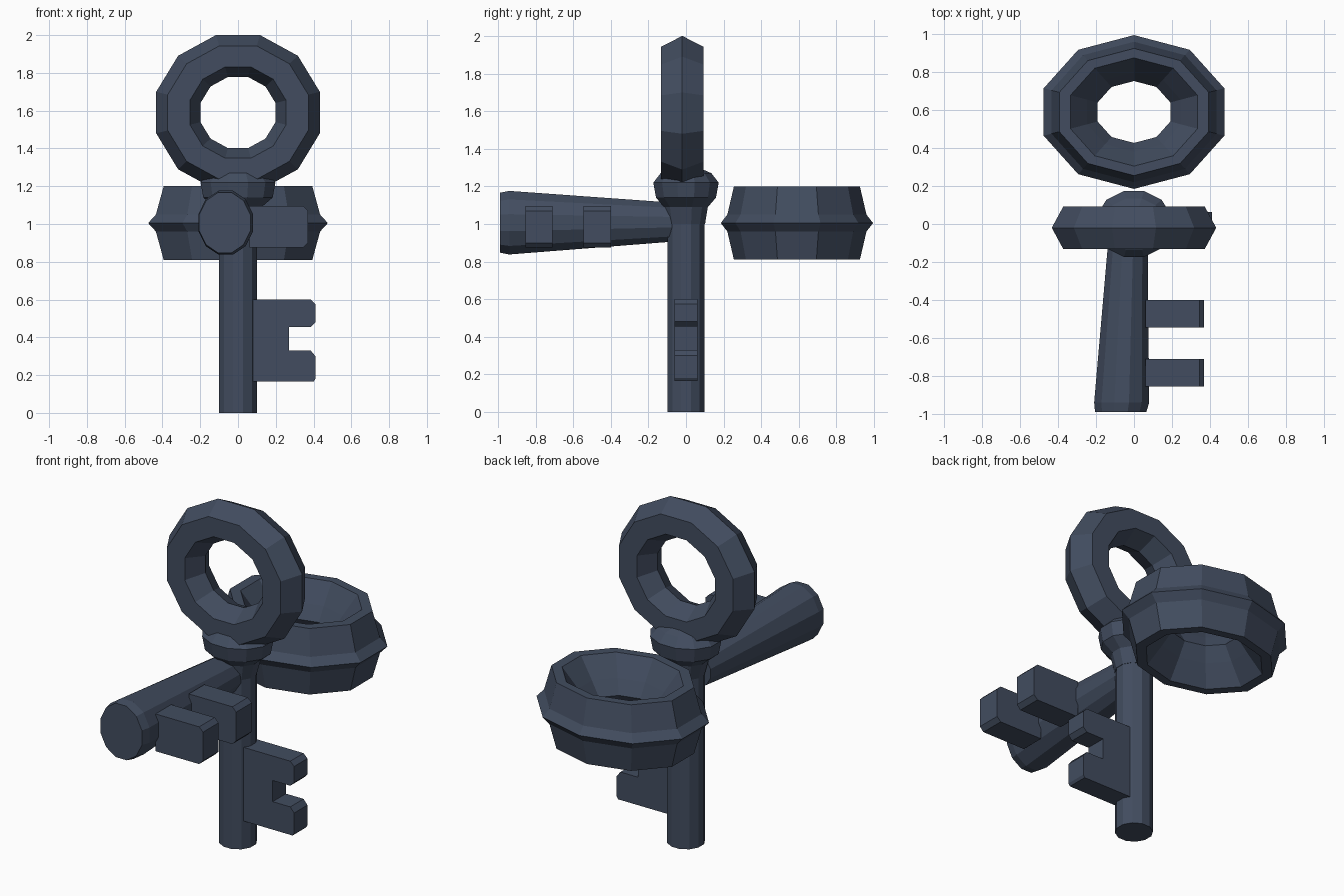
import bpy, bmesh, math
from mathutils import Vector

if "Cube" in bpy.data.objects:
    bpy.data.objects.remove(bpy.data.objects["Cube"])

steel = bpy.data.materials.new("dark slate metal")
steel.diffuse_color = (0.054, 0.073, 0.115, 1)
steel.use_nodes = True
steel.node_tree.nodes["Principled BSDF"].inputs["Base Color"].default_value = steel.diffuse_color


def finish(name, bm):
    bmesh.ops.recalc_face_normals(bm, faces=bm.faces)
    me = bpy.data.meshes.new(name)
    bm.to_mesh(me)
    bm.free()
    me.materials.append(steel)
    ob = bpy.data.objects.new(name, me)
    bpy.context.collection.objects.link(ob)
    return ob


def ring(name, centre, u, v, profile, n, start, aspect):
    """Sweep a closed (radius, height) profile around centre in the u-v plane."""
    bm = bmesh.new()
    u, v, c = Vector(u), Vector(v), Vector(centre)
    w = u.cross(v)
    loops = []
    for i in range(n):
        a = start + 2 * math.pi * i / n
        d = u * math.cos(a) * aspect[0] + v * math.sin(a) * aspect[1]
        loops.append([bm.verts.new(c + d * r + w * h) for r, h in profile])
    m = len(profile)
    for i in range(n):
        p, q = loops[i], loops[(i + 1) % n]
        for j in range(m):
            k = (j + 1) % m
            bm.faces.new((p[j], q[j], q[k], p[k]))
    return finish(name, bm)


def loft(name, sections, u, v, n):
    """Capped tube through (centre, radius_u, radius_v) sections."""
    bm = bmesh.new()
    u, v = Vector(u), Vector(v)
    loops = []
    for c, ru, rv in sections:
        loops.append([bm.verts.new(Vector(c)
                      + u * ru * math.cos(2 * math.pi * (i + .5) / n)
                      + v * rv * math.sin(2 * math.pi * (i + .5) / n)) for i in range(n)])
    for p, q in zip(loops, loops[1:]):
        for i in range(n):
            k = (i + 1) % n
            bm.faces.new((p[i], p[k], q[k], q[i]))
    bm.faces.new(loops[0])
    bm.faces.new(loops[-1])
    return finish(name, bm)


def plate(name, outline, y0, y1):
    """Extrude an x-z outline along y."""
    bm = bmesh.new()
    f = bm.faces.new([bm.verts.new((x, y0, z)) for x, z in outline])
    new = bmesh.ops.extrude_face_region(bm, geom=[f])["geom"]
    bmesh.ops.translate(bm, vec=(0, y1 - y0, 0),
                        verts=[g for g in new if isinstance(g, bmesh.types.BMVert)])
    return finish(name, bm)


X, Y, Z = (1, 0, 0), (0, 1, 0), (0, 0, 1)

# upright key: ring handle
ring("upright_ring", (0, -0.02, 1.59), X, Z,
     [(0.425, 0), (0.365, 0.113), (0.25, 0.113), (0.195, 0),
      (0.25, -0.113), (0.365, -0.113)], 12, math.pi / 12, (1.055, 1))

# upright key: collar and shaft
loft("collar", [((0, 0, 1.0), .105, .105), ((0, 0, 1.09), .13, .12),
                ((0, 0, 1.14), .19, .165), ((0, 0, 1.22), .205, .18),
                ((0, 0, 1.27), .16, .14), ((0, 0, 1.30), .07, .07)], X, Y, 12)
loft("upright_shaft", [((0, 0, 0), .103, .103), ((0, 0, 1.1), .103, .103)], X, Y, 12)

# upright key: notched bit
plate("upright_bit", [(0.07, .165), (.40, .165), (.41, .18), (.41, .30), (.385, .33),
                      (.27, .33), (.27, .455), (.385, .455), (.41, .48),
                      (.41, .575), (.385, .60), (.07, .60)], -0.062, 0.062)

# flat-lying key: deep ring handle
ring("lying_ring", (0, 0.59, 1.005), X, Y,
     [(0.405, 0), (0.37, 0.045), (0.335, 0.195), (0.285, 0.195), (0.21, 0.08), (0.163, 0),
      (0.21, -0.08), (0.285, -0.195), (0.335, -0.195), (0.37, -0.045)],
     10, math.pi / 10, (1.235, 1))

# flat-lying key: flared shaft pointing forward
loft("lying_shaft", [((-0.03, -0.04, 1.01), .105, .105),
                     ((-0.065, -0.94, 1.007), .15, .175),
                     ((-0.07, -0.99, 1.007), .14, .165)], X, Z, 12)

# flat-lying key: two teeth
for i, (a, b) in enumerate([(-0.545, -0.40), (-0.855, -0.71)]):
    plate(f"lying_tooth_{i + 1}", [(.06, .875), (.345, .875), (.37, .90), (.37, 1.07),
                                   (.345, 1.095), (.06, 1.095)], a, b)
